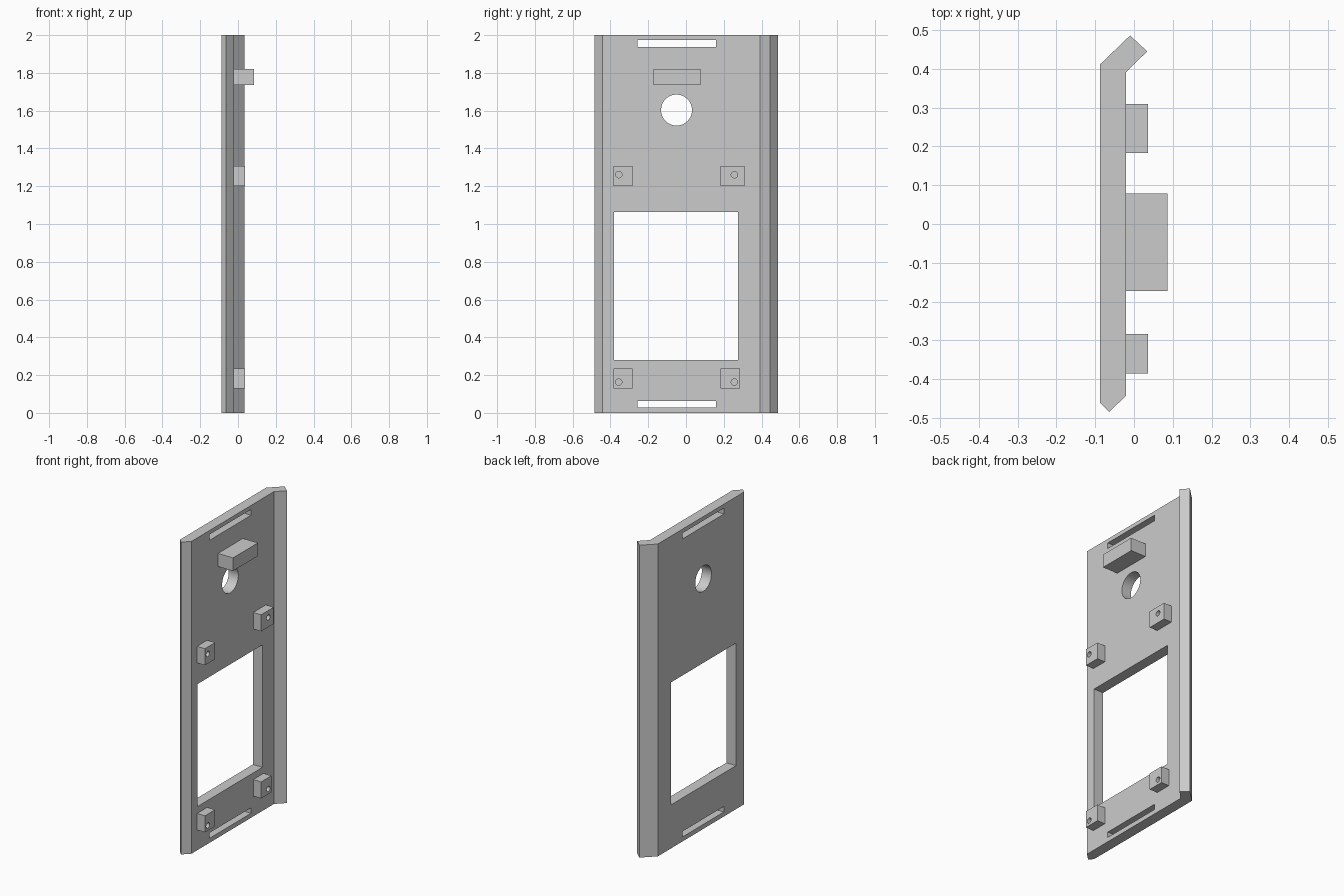
import bpy, bmesh
from mathutils import Matrix

cube = bpy.data.objects.get("Cube")
if cube:
    bpy.data.objects.remove(cube, do_unlink=True)

grey = bpy.data.materials.new("light grey plastic")
grey.use_nodes = True
colour = (0.6, 0.6, 0.6, 1)
grey.diffuse_color = colour
grey.node_tree.nodes["Principled BSDF"].inputs["Base Color"].default_value = colour

BACK, FACE = -0.088, -0.02      # plate surfaces in x
PAD_TOP = 0.036


def finish(name, bm):
    bmesh.ops.recalc_face_normals(bm, faces=bm.faces)
    mesh = bpy.data.meshes.new(name)
    bm.to_mesh(mesh)
    bm.free()
    mesh.materials.append(grey)
    obj = bpy.data.objects.new(name, mesh)
    bpy.context.collection.objects.link(obj)
    return obj


def box(name, x, y, z):
    bm = bmesh.new()
    bmesh.ops.create_cube(bm, size=1)
    for v in bm.verts:
        v.co = [(lo + hi) / 2 + c * (hi - lo) for c, (lo, hi) in zip(v.co, (x, y, z))]
    return finish(name, bm)


def rod(name, x, y, z, radius, sides):
    bm = bmesh.new()
    place = Matrix.Translation((sum(x) / 2, y, z)) @ Matrix.Rotation(1.5707963, 4, 'Y')
    bmesh.ops.create_cone(bm, cap_ends=True, segments=sides, radius1=radius,
                          radius2=radius, depth=x[1] - x[0], matrix=place)
    return finish(name, bm)


def cut(target, cutter):
    cutter.hide_render = True
    mod = target.modifiers.new("cut", 'BOOLEAN')
    mod.operation, mod.solver, mod.object = 'DIFFERENCE', 'EXACT', cutter
    bpy.context.view_layer.objects.active = target
    bpy.ops.object.modifier_apply(modifier=mod.name)
    bpy.data.objects.remove(cutter, do_unlink=True)


def smooth(obj):
    bpy.ops.object.select_all(action='DESELECT')
    obj.select_set(True)
    bpy.context.view_layer.objects.active = obj
    bpy.ops.object.shade_smooth_by_angle(angle=0.5)


# Panel: extruded cross-section with an angled lip on one long edge
profile = [(BACK, -0.461), (-0.064, -0.485), (FACE, -0.442), (FACE, 0.392),
           (0.034, 0.445), (-0.01, 0.486), (BACK, 0.411)]
bm = bmesh.new()
base = bm.faces.new([bm.verts.new((x, y, 0)) for x, y in profile])
raised = bmesh.ops.extrude_face_region(bm, geom=[base])["geom"]
bmesh.ops.translate(bm, vec=(0, 0, 2),
                    verts=[g for g in raised if isinstance(g, bmesh.types.BMVert)])
panel = finish("panel", bm)

# Openings: window, strap slots and round hole
through = (-0.3, 0.3)
cut(panel, box("window_cutter", through, (-0.38, 0.276), (0.279, 1.063)))
for z in ((0.029, 0.064), (1.937, 1.974)):
    cut(panel, box("slot_cutter", through, (-0.258, 0.16), z))
cut(panel, rod("hole_cutter", through, -0.05, 1.603, 0.082, 48))
smooth(panel)

# Support ledge above the round hole
SEAT = FACE - 0.004
box("ledge_block", (SEAT, 0.086), (-0.173, 0.078), (1.736, 1.82))

# Mounting blocks with blind screw holes
for level, z, hole_z, right_end in (("lower", (0.13, 0.236), 0.163, 0.287),
                                    ("upper", (1.2, 1.306), 1.261, 0.31)):
    for side, y, hole_y in (("front", (-0.385, -0.283), -0.356),
                            ("rear", (0.183, right_end), 0.256)):
        block = box(f"{level}_{side}_mount", (SEAT, PAD_TOP), y, z)
        cut(block, rod("screw_cutter", (FACE, PAD_TOP + 0.05), hole_y, hole_z, 0.017, 24))
        smooth(block)
